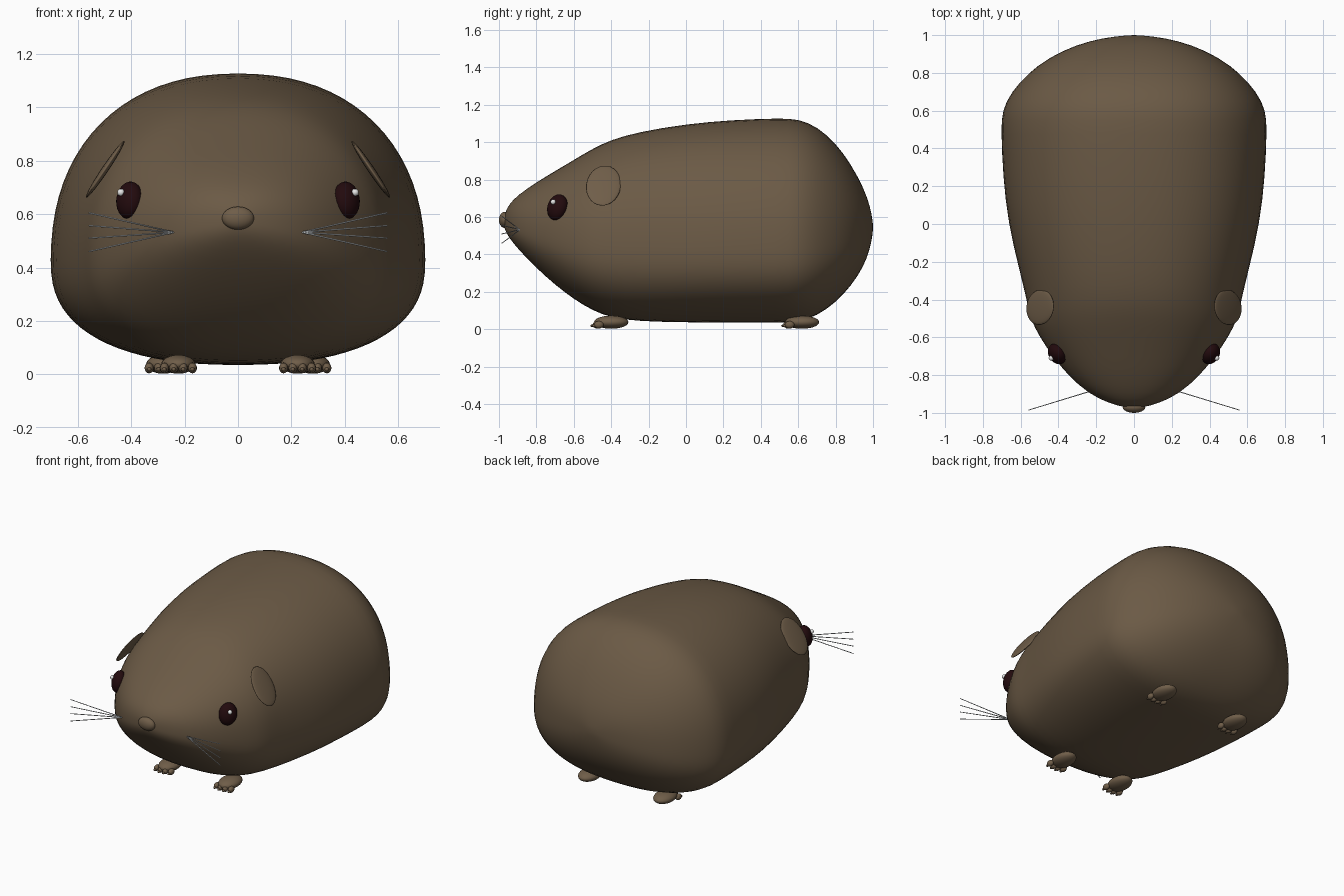
import bpy, bmesh, math
from mathutils import Vector, Matrix

if "Cube" in bpy.data.objects:
    bpy.data.objects.remove(bpy.data.objects["Cube"])


def material(name, rgb):
    m = bpy.data.materials.new(name)
    m.diffuse_color = (*rgb, 1)
    m.use_nodes = True
    m.node_tree.nodes["Principled BSDF"].inputs["Base Color"].default_value = m.diffuse_color
    return m


FUR = material("brown fur", (0.147, 0.102, 0.060))
SKIN = material("light brown skin", (0.160, 0.111, 0.066))
EYE = material("dark red eye", (0.016, 0.003, 0.004))
SHINE = material("white shine", (0.8, 0.8, 0.8))
HAIR = material("pale whisker", (0.65, 0.68, 0.70))


def finish(bm, name, mat):
    bmesh.ops.recalc_face_normals(bm, faces=bm.faces)
    me = bpy.data.meshes.new(name)
    bm.to_mesh(me)
    bm.free()
    me.materials.append(mat)
    for p in me.polygons:
        p.use_smooth = True
    ob = bpy.data.objects.new(name, me)
    bpy.context.collection.objects.link(ob)
    return ob


def add_ball(bm, loc, radii, axes=None, u=24, v=14):
    """Ellipsoid whose local axes are the given three directions."""
    rot = Matrix(axes).transposed().to_4x4() if axes else Matrix()
    mat = Matrix.Translation(loc) @ rot @ Matrix.Diagonal((*radii, 1))
    bmesh.ops.create_uvsphere(bm, u_segments=u, v_segments=v, radius=1, matrix=mat)


def ball(name, mat, *args, **kw):
    bm = bmesh.new()
    add_ball(bm, *args, **kw)
    return finish(bm, name, mat)


def frame(normal, up):
    """Right-handed axes: normal, sideways, up."""
    n = Vector(normal).normalized()
    s = Vector(up).cross(n).normalized()
    return n, s, n.cross(s)


# Body sections: y, half width, widest height, top, bottom
SECTIONS = [
    (-0.970, 0.05, 0.57, 0.615, 0.535),
    (-0.950, 0.13, 0.56, 0.665, 0.495),
    (-0.90, 0.24, 0.54, 0.718, 0.43),
    (-0.80, 0.352, 0.51, 0.787, 0.327),
    (-0.70, 0.432, 0.485, 0.847, 0.237),
    (-0.60, 0.500, 0.46, 0.907, 0.16),
    (-0.50, 0.552, 0.44, 0.967, 0.10),
    (-0.40, 0.570, 0.43, 1.016, 0.06),
    (-0.25, 0.607, 0.425, 1.058, 0.041),
    (0.00, 0.668, 0.42, 1.10, 0.036),
    (0.25, 0.696, 0.42, 1.122, 0.034),
    (0.50, 0.706, 0.42, 1.131, 0.034),
    (0.60, 0.701, 0.42, 1.127, 0.038),
    (0.70, 0.652, 0.43, 1.087, 0.07),
    (0.80, 0.56, 0.45, 0.998, 0.142),
    (0.88, 0.455, 0.475, 0.888, 0.228),
    (0.95, 0.305, 0.51, 0.757, 0.333),
    (0.985, 0.165, 0.53, 0.657, 0.433),
    (0.998, 0.05, 0.545, 0.58, 0.51),
]
N = 40
bm = bmesh.new()
rings = []
for y, w, zc, top, bot in SECTIONS:
    ring = []
    for i in range(N):
        a = 2 * math.pi * i / N
        c, s = math.cos(a), math.sin(a)
        e = 2 / 2.25 if s >= 0 else 2 / 2.4      # slightly boxy back and flat belly
        h = top - zc if s >= 0 else zc - bot
        ring.append(bm.verts.new((w * math.copysign(abs(c) ** e, c), y,
                                  zc + h * math.copysign(abs(s) ** e, s))))
    rings.append(ring)
for a, b in zip(rings, rings[1:]):
    for i in range(N):
        j = (i + 1) % N
        bm.faces.new((a[i], a[j], b[j], b[i]))
for ring, y, z in ((rings[0], -0.976, 0.575), (rings[-1], 1.0, 0.545)):
    tip = bm.verts.new((0, y, z))
    for i in range(N):
        bm.faces.new((ring[i], ring[(i + 1) % N], tip))
body = finish(bm, "body", FUR)
body.modifiers.new("smooth", "SUBSURF").levels = 1
body.modifiers["smooth"].render_levels = 1

# Nose
ball("nose", SKIN, (0, -0.970, 0.585), (0.06, 0.030, 0.043))

for side, tag in ((-1, "left"), (1, "right")):
    # Ear: thin tilted disc lying along the side of the head
    ball("ear_" + tag, SKIN, (side * 0.497, -0.441, 0.768), (0.013, 0.093, 0.129),
         frame((side * 0.83, 0, 0.56), (-side * 0.56, 0.12, 0.83)))

    # Eye with a small shine
    ball("eye_" + tag, EYE, (side * 0.406, -0.687, 0.652), (0.045, 0.058, 0.071),
         frame((side * 0.80, -0.56, 0.2), (-side * 0.05, 0.3, 1)))
    ball("eye_shine_" + tag, SHINE, (side * 0.438, -0.710, 0.681), (0.014,) * 3, u=12, v=8)

    # Whiskers fan out from one point on the cheek
    bm = bmesh.new()
    root = Vector((side * 0.24, -0.888, 0.532))
    for z in (0.605, 0.557, 0.51, 0.46):
        d = Vector((side * 0.558, -0.985, z)) - root
        bmesh.ops.create_cone(
            bm, cap_ends=True, segments=6, radius1=0.003, radius2=0.0025, depth=d.length,
            matrix=Matrix.Translation(root + d / 2) @ d.to_track_quat("Z", "Y").to_matrix().to_4x4())
    finish(bm, "whiskers_" + tag, HAIR)

    # Feet, each with four toes and small claws
    for part, x, y in (("front", 0.223, -0.40), ("hind", 0.28, 0.62)):
        ball(f"{part}_foot_{tag}", SKIN, (side * x, y, 0.038), (0.064, 0.092, 0.035))
        bm = bmesh.new()
        for k in (-1.5, -0.5, 0.5, 1.5):
            tx = side * x + k * 0.035
            ty = y - 0.078 + abs(k) * 0.008
            add_ball(bm, (tx, ty, 0.024), (0.017, 0.026, 0.02), u=12, v=8)
            add_ball(bm, (tx, ty - 0.023, 0.019), (0.008, 0.014, 0.008), u=8, v=6)
        finish(bm, f"{part}_toes_{tag}", SKIN)
